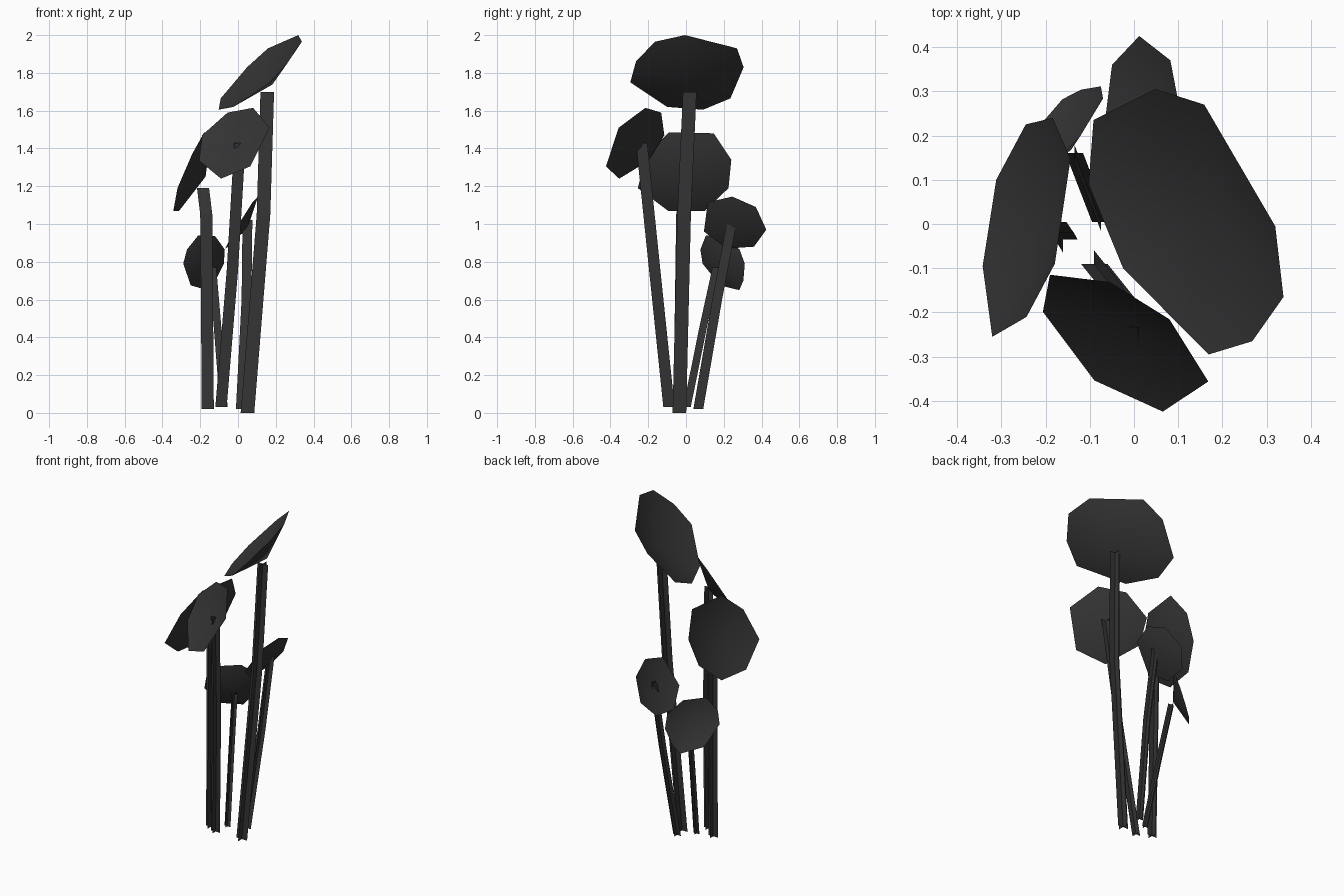
import bpy
from mathutils import Vector

# One dark grey for the whole plant
dark = bpy.data.materials.new("dark_grey")
dark.diffuse_color = (0.035, 0.035, 0.035, 1)


def add_object(name, verts, faces, smooth=False):
    mesh = bpy.data.meshes.new(name)
    mesh.from_pydata([tuple(v) for v in verts], [], faces)
    mesh.polygons.foreach_set("use_smooth", [smooth] * len(faces))
    mesh.materials.append(dark)
    mesh.update()
    obj = bpy.data.objects.new(name, mesh)
    bpy.context.collection.objects.link(obj)
    return obj


def cap(name, centre, normal, depth, solve_axis, outline):
    """Shallow saucer: a side-view outline laid on a tilted plane, fanned to a sunken centre."""
    c, n = Vector(centre), Vector(normal).normalized()
    rim = []
    for a, b in outline:
        p = Vector((0, a, b)) if solve_axis == 0 else Vector((a, 0, b))
        p[solve_axis] = (n.dot(c) - n.dot(p)) / n[solve_axis]
        rim.append(p)
    k = len(rim)
    faces = [(i, (i + 1) % k, k) for i in range(k)]
    obj = add_object(name, rim + [c - n * depth], faces, True)
    # face the open side along the normal
    if obj.data.polygons[0].normal.dot(n) < 0:
        obj.data.flip_normals()


def stem(name, path, half):
    """Stalk made of two crossed strips swept along a few points."""
    verts, faces = [], []
    for side in (Vector((half, 0, 0)), Vector((0, half, 0))):
        start = len(verts)
        for p in path:
            verts += [Vector(p) - side, Vector(p) + side]
        for r in range(len(path) - 1):
            a = start + 2 * r
            faces.append((a, a + 1, a + 3, a + 2))
    add_object(name, verts, faces)


# Saucer caps, tallest first
cap("tall_cap", (0.12, 0, 1.80), (-0.692, -0.23, 0.684), 0.09, 0,
    [(-0.295, 1.75), (-0.265, 1.86), (-0.165, 1.965), (-0.005, 2.0), (0.27, 1.93),
     (0.305, 1.83), (0.235, 1.665), (0.09, 1.605), (-0.10, 1.62)])
cap("left_cap", (-0.245, 0, 1.28), (-0.92, 0.145, 0.36), 0.08, 0,
    [(0.24, 1.34), (0.225, 1.19), (0.10, 1.07), (-0.095, 1.07),
     (-0.255, 1.19), (-0.21, 1.37), (-0.09, 1.485), (0.147, 1.48)])
cap("front_cap", (-0.015, -0.275, 1.43), (-0.52, -0.69, 0.49), 0.05, 1,
    [(-0.055, 1.59), (-0.19, 1.47), (-0.206, 1.335), (-0.09, 1.24),
     (0.065, 1.305), (0.168, 1.51), (0.08, 1.615)])
cap("back_cap", (0.017, 0.26, 1.0), (-0.85, 0.07, 0.53), 0.04, 0,
    [(0.37, 1.09), (0.425, 0.97), (0.36, 0.88), (0.215, 0.87),
     (0.095, 0.96), (0.115, 1.115), (0.245, 1.145)])
cap("low_cap", (-0.175, 0.203, 0.80), (-0.69, 0.665, 0.29), 0.05, 1,
    [(-0.29, 0.79), (-0.27, 0.865), (-0.21, 0.94), (-0.12, 0.935), (-0.07, 0.865),
     (-0.075, 0.79), (-0.12, 0.70), (-0.162, 0.65), (-0.25, 0.675)])

# Stems
stem("tall_stem", [(0.05, -0.035, 0), (0.135, -0.01, 1.05), (0.155, 0.02, 1.70)], 0.036)
stem("left_stem", [(-0.16, -0.035, 0.02), (-0.165, -0.025, 0.7),
                   (-0.168, -0.02, 1.05), (-0.185, 0.005, 1.19)], 0.032)
stem("front_stem", [(-0.09, -0.09, 0.03), (-0.03, -0.165, 0.75), (0.01, -0.235, 1.43)], 0.03)
stem("back_stem", [(0.015, 0.065, 0.02), (0.045, 0.165, 0.6), (0.05, 0.245, 1.02)], 0.026)
stem("low_stem", [(-0.075, 0.005, 0.03), (-0.108, 0.09, 0.45), (-0.135, 0.16, 0.77)], 0.02)
